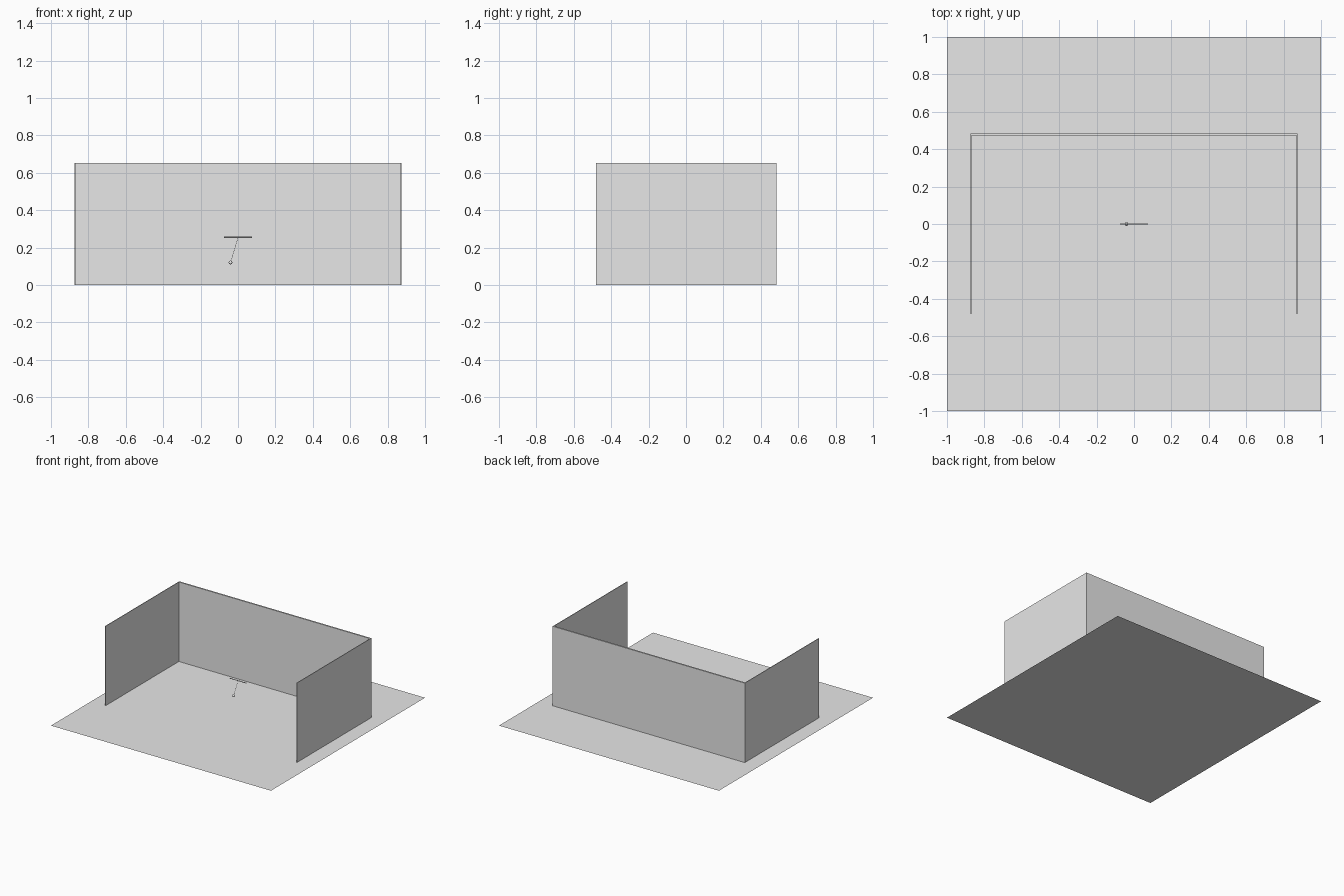
import bpy, math
from mathutils import Vector

if "Cube" in bpy.data.objects:
    bpy.data.objects.remove(bpy.data.objects["Cube"])

grey = bpy.data.materials.new("light_grey")
grey.diffuse_color = (0.8, 0.8, 0.8, 1)
grey.use_nodes = True
grey.node_tree.nodes["Principled BSDF"].inputs["Base Color"].default_value = grey.diffuse_color


def finish(name):
    ob = bpy.context.object
    ob.name = name
    ob.data.materials.append(grey)
    return ob


def box(name, lo, hi):
    lo, hi = Vector(lo), Vector(hi)
    bpy.ops.mesh.primitive_cube_add(size=1, location=(lo + hi) / 2)
    bpy.context.object.scale = hi - lo
    bpy.ops.object.transform_apply(location=False, rotation=False)
    return finish(name)


def rod(name, a, b, radius, sides=12):
    a, b = Vector(a), Vector(b)
    bpy.ops.mesh.primitive_cylinder_add(vertices=sides, radius=radius,
                                        depth=(b - a).length, location=(a + b) / 2)
    ob = finish(name)
    ob.rotation_euler = (b - a).to_track_quat('Z', 'Y').to_euler()
    bpy.ops.object.shade_smooth_by_angle(angle=math.radians(40))
    return ob


# flat floor sheet
bpy.ops.mesh.primitive_plane_add(size=2)
finish("floor")

# three thin walls, open at the front
W, D, H = 0.873, 0.48, 0.653
box("back_wall", (-W, D - 0.008, 0), (W, D + 0.004, H))
box("left_wall", (-W, -D, 0), (-W + 0.005, D - 0.008, H))
box("right_wall", (W - 0.005, -D, 0), (W, D - 0.008, H))

# small pendulum hanging from a crossbar
pivot, bob = (0, 0, 0.253), (-0.04, 0, 0.12)
rod("crossbar", (-0.075, 0, 0.255), (0.075, 0, 0.255), 0.003)
rod("pendulum_string", pivot, bob, 0.001, 8)
bpy.ops.mesh.primitive_uv_sphere_add(segments=24, ring_count=12, radius=0.01, location=bob)
finish("pendulum_bob")
bpy.ops.object.shade_smooth()
